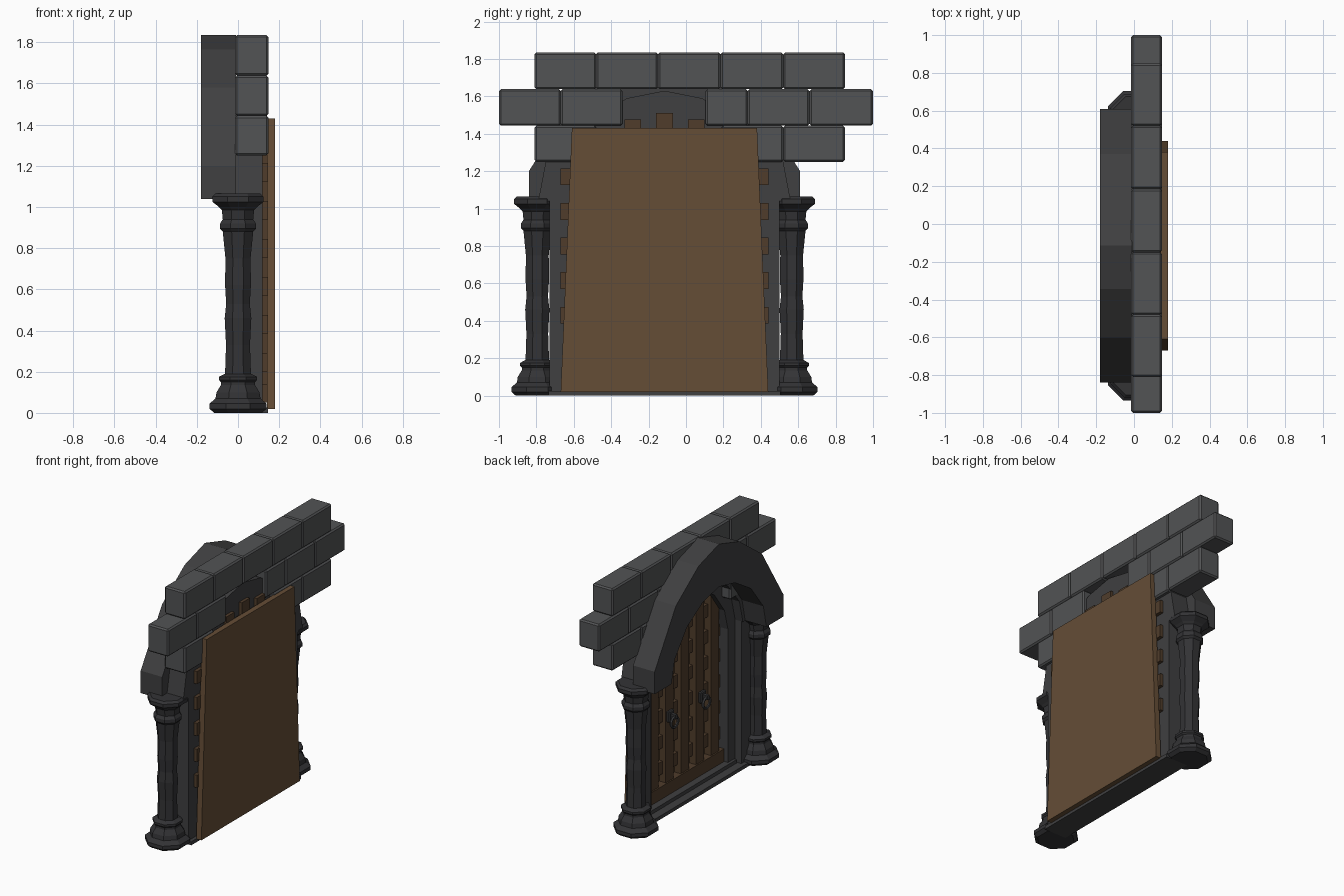
import bpy, bmesh, math
from mathutils import Matrix, Vector

if "Cube" in bpy.data.objects:
    bpy.data.objects.remove(bpy.data.objects["Cube"])

CY = -0.115  # centre line of the doorway


def material(name, rgb):
    m = bpy.data.materials.new(name)
    m.diffuse_color = (*rgb, 1)
    m.use_nodes = True
    m.node_tree.nodes["Principled BSDF"].inputs["Base Color"].default_value = m.diffuse_color
    return m


STONE = material("block_stone", (0.085, 0.087, 0.09))
DARK = material("dark_stone", (0.05, 0.05, 0.052))
COLUMN = material("column_stone", (0.033, 0.033, 0.036))
WOOD = material("wood", (0.13, 0.075, 0.037))
DARKWOOD = material("dark_wood", (0.08, 0.046, 0.024))
IRON = material("iron", (0.04, 0.04, 0.042))


def finish(name, bm, mat):
    bmesh.ops.recalc_face_normals(bm, faces=bm.faces)
    me = bpy.data.meshes.new(name)
    bm.to_mesh(me)
    bm.free()
    me.materials.append(mat)
    ob = bpy.data.objects.new(name, me)
    bpy.context.collection.objects.link(ob)
    return ob


def box(name, x, y, z, mat, bevel=0):
    bm = bmesh.new()
    size = (x[1] - x[0], y[1] - y[0], z[1] - z[0])
    mid = ((x[0] + x[1]) / 2, (y[0] + y[1]) / 2, (z[0] + z[1]) / 2)
    bmesh.ops.create_cube(bm, size=1, matrix=Matrix.Translation(mid) @ Matrix.Diagonal((*size, 1)))
    if bevel:
        bmesh.ops.bevel(bm, geom=bm.edges[:], offset=bevel, segments=1, affect='EDGES')
    return finish(name, bm, mat)


def band(name, outer, inner, x0, x1, mat):
    """Arch band from half profiles (half width, z), listed from foot to crown."""
    def full(p):
        return [(CY - a, z) for a, z in p] + [(CY + a, z) for a, z in p[-2::-1]]
    bm = bmesh.new()
    loops = [[bm.verts.new((x, y, z)) for y, z in full(p)]
             for x, p in ((x0, outer), (x1, outer), (x1, inner), (x0, inner))]
    for i in range(len(loops[0]) - 1):
        for a in range(4):
            p, q = loops[a], loops[(a + 1) % 4]
            bm.faces.new((p[i], p[i + 1], q[i + 1], q[i]))
    for i in (0, -1):
        bm.faces.new([l[i] for l in loops])
    return finish(name, bm, mat)


def column(name, y, profile, sides=8):
    bm = bmesh.new()
    rings = []
    for r, z in profile:
        rings.append([bm.verts.new((r * math.cos(math.tau * (k + .5) / sides),
                                    y + r * math.sin(math.tau * (k + .5) / sides), z))
                      for k in range(sides)])
    for a, b in zip(rings, rings[1:]):
        for k in range(sides):
            j = (k + 1) % sides
            bm.faces.new((a[k], a[j], b[j], b[k]))
    bm.faces.new(rings[0])
    bm.faces.new(rings[-1])
    return finish(name, bm, mat=COLUMN)


# Projecting hood arch
band("hood_arch",
     [(.725, 1.04), (.725, 1.20), (.485, 1.58), (.23, 1.765), (0, 1.835)],
     [(.535, 1.04), (.50, 1.20), (.36, 1.38), (.18, 1.49), (0, 1.53)],
     -0.18, -0.01, DARK)

# Stepped door frame: back arch, outer jambs, inner reveal
back_in = [(.51, 1.04), (.47, 1.20), (.34, 1.36), (.17, 1.46), (0, 1.50)]
band("frame_arch",
     [(.675, 1.04), (.635, 1.25), (.45, 1.45), (.20, 1.59), (0, 1.63)],
     back_in, -0.012, 0.12, DARK)
reveal_in = [(.43, 0), (.43, 1.0), (.39, 1.15), (.28, 1.3), (.14, 1.4), (0, 1.43)]
band("frame_reveal", [(.52, 0)] + back_in, reveal_in, 0.05, 0.12, DARK)
for s in (-1, 1):
    ys = sorted((CY + s * .615, CY + s * .51))
    box("frame_jamb", (0, .12), ys, (0, 1.05), DARK)
box("sill", (-.03, .145), (CY - .62, CY + .62), (0, .025), DARK)
box("sill_step", (.03, .13), (CY - .5, CY + .5), (.025, .05), DARK)

# Octagonal columns with moulded base and capital
profile = [(.125, 0), (.15, .02), (.15, .045), (.118, .07), (.113, .10), (.09, .135),
           (.09, .15), (.1, .16), (.1, .175), (.068, .19), (.063, .33), (.07, .46),
           (.062, .53), (.068, .62), (.066, .75), (.08, .88), (.094, .895), (.094, .92),
           (.08, .94), (.085, .985), (.1, 1.0), (.134, 1.025), (.134, 1.05), (.118, 1.065)]
for s in (-1, 1):
    column("column", CY + s * .68, profile)

# Wall blocks in staggered courses
courses = [
    (1.25, 1.443, [(-.81, -.48), (.19, .52), (.52, .85)]),
    (1.443, 1.638, [(-1, -.67), (-.67, -.34), (.105, .33), (.33, .66), (.66, 1)]),
    (1.638, 1.835, [(-.81, -.48), (-.48, -.15), (-.15, .185), (.185, .52), (.52, .85)])]
for z0, z1, spans in courses:
    for span in spans:
        box("wall_block", (-.015, .148), span, (z0, z1), STONE, bevel=.01)

# Tapered backing panel of the door
bm = bmesh.new()
quad = [(CY - .555, .02), (CY + .555, .02), (CY + .495, 1.43), (CY - .495, 1.43)]
face = bm.faces.new([bm.verts.new((.14, y, z)) for y, z in quad])
ext = bmesh.ops.extrude_face_region(bm, geom=[face])
bmesh.ops.translate(bm, vec=(.04, 0, 0),
                    verts=[v for v in ext["geom"] if isinstance(v, bmesh.types.BMVert)])
finish("door_panel", bm, WOOD)

# Door lattice: horizontal and vertical bars, bottom rail
for k in range(6):
    z = .245 + k * .185
    half = .555 if k else .45
    box("door_crossbar", (.115, .145), (CY - half, CY + half), (z - .045, z + .045), DARKWOOD)
for k in range(-2, 3):
    y = CY + k * .17
    box("door_plank", (.09, .142), (y - .045, y + .045), (.05, 1.51 - .035 * k * k), DARKWOOD)
box("door_bottom_rail", (.08, .14), (CY - .43, CY + .43), (.05, .14), DARKWOOD)

# Iron handles with a back plate and a ring
for s in (-1, 1):
    y = CY + s * .18
    box("handle_plate", (.065, .09), (y - .03, y + .03), (.57, .65), IRON, bevel=.006)
    box("handle_knob", (.03, .07), (y - .012, y + .012), (.60, .63), IRON)
    bpy.ops.mesh.primitive_torus_add(major_segments=10, minor_segments=5, major_radius=.04,
                                     minor_radius=.01, location=(.045, y, .575),
                                     rotation=(0, math.pi / 2, 0))
    ring = bpy.context.object
    ring.name = "handle_ring"
    ring.data.materials.append(IRON)
